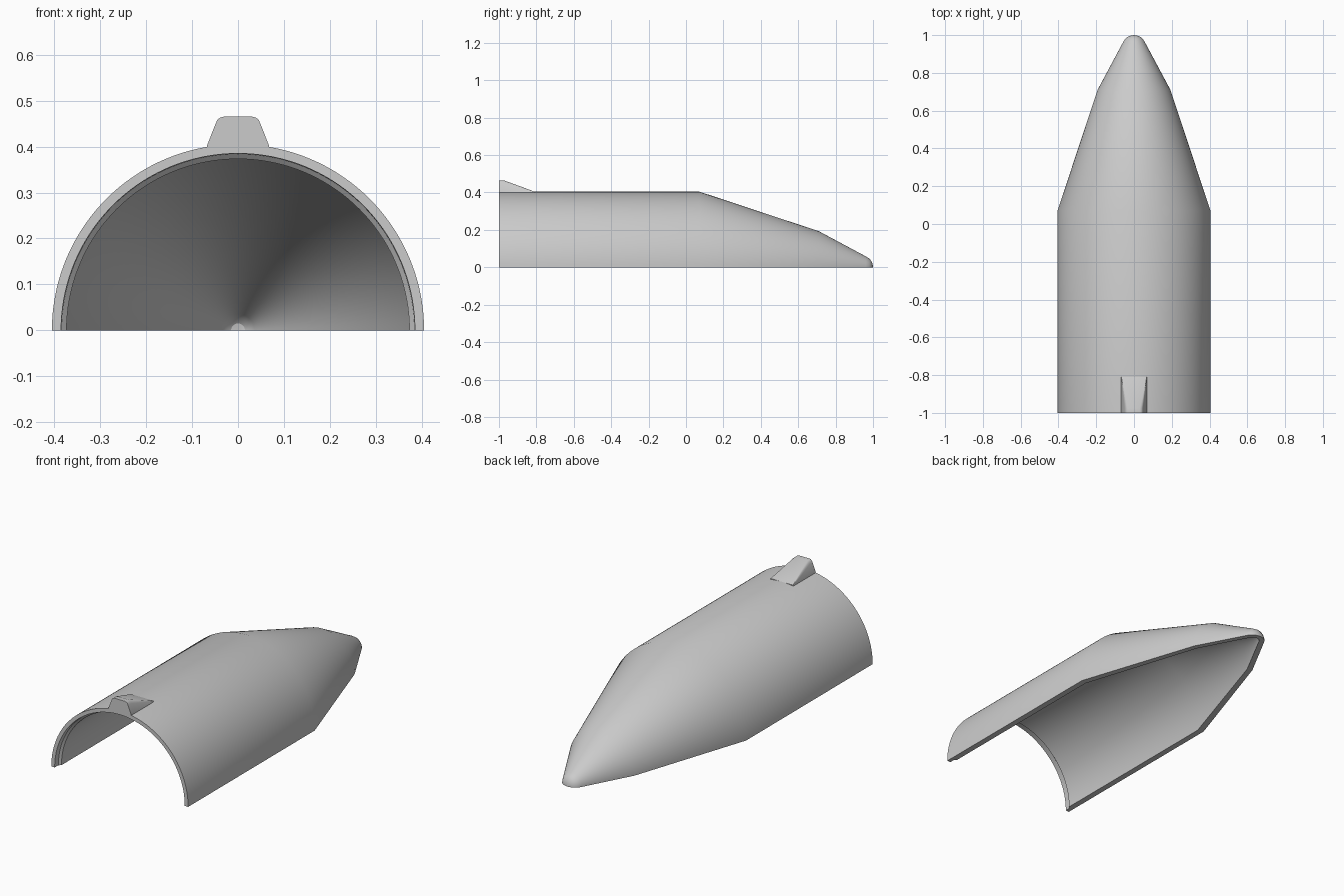
import bpy, bmesh, math

cube = bpy.data.objects.get("Cube")
if cube:
    bpy.data.objects.remove(cube, do_unlink=True)

grey = bpy.data.materials.new("light grey")
grey.use_nodes = True
colour = (0.6, 0.6, 0.6, 1)
grey.diffuse_color = colour
grey.node_tree.nodes["Principled BSDF"].inputs["Base Color"].default_value = colour


def finish(bm, name, angle):
    """Turn a bmesh into a smooth shaded grey object."""
    bmesh.ops.recalc_face_normals(bm, faces=bm.faces)
    mesh = bpy.data.meshes.new(name)
    bm.to_mesh(mesh)
    bm.free()
    mesh.materials.append(grey)
    obj = bpy.data.objects.new(name, mesh)
    bpy.context.collection.objects.link(obj)
    bpy.ops.object.select_all(action='DESELECT')
    obj.select_set(True)
    bpy.context.view_layer.objects.active = obj
    bpy.ops.object.shade_smooth_by_angle(angle=math.radians(angle))
    return obj


# Half shell: closed wall section (y, radius) swept half a turn about y
OUTER = [(-1, .405), (.07, .405), (.71, .193), (.962, .058),
         (.98, .047), (.992, .032), (.998, .016), (1, 0)]
INNER = [(.975, 0), (.972, .015), (.962, .027), (.945, .036),
         (.70, .166), (.06, .373), (-.96, .373), (-.97, .384), (-1, .385)]
SECTION = OUTER + INNER
STEPS = 72

bm = bmesh.new()
rings = []
for i in range(STEPS + 1):
    a = math.pi * i / STEPS
    rings.append([bm.verts.new((r * math.cos(a), y, r * math.sin(a)))
                  for y, r in SECTION])
count = len(SECTION)
for a, b in zip(rings, rings[1:]):
    for j in range(count):
        k = (j + 1) % count
        if SECTION[j][1] or SECTION[k][1]:
            bm.faces.new((a[j], a[k], b[k], b[j]))
# Flat split faces along the ground
bm.faces.new(rings[0])
bm.faces.new(rings[-1])
bmesh.ops.remove_doubles(bm, verts=bm.verts, dist=1e-5)
finish(bm, "half_shell", 25)

# Locating tab: rounded trapezoid that ramps down into the shell
HALF = [(.068, 0), (.049, .048), (.045, .057), (.039, .062), (.031, .064)]
BASE = .401
bm = bmesh.new()
sections = []
for y, scale in ((-1, 1), (-.975, 1), (-.81, .06)):
    right = [(.068, BASE - .012)]
    right += [(.068 - (.068 - x) * scale, BASE + h * scale) for x, h in HALF]
    outline = right + [(-x, z) for x, z in reversed(right)]
    sections.append([bm.verts.new((x, y, z)) for x, z in outline])
for a, b in zip(sections, sections[1:]):
    for j in range(len(a)):
        k = (j + 1) % len(a)
        bm.faces.new((a[j], a[k], b[k], b[j]))
bm.faces.new(sections[0])
bm.faces.new(sections[-1])
finish(bm, "locating_tab", 30)
